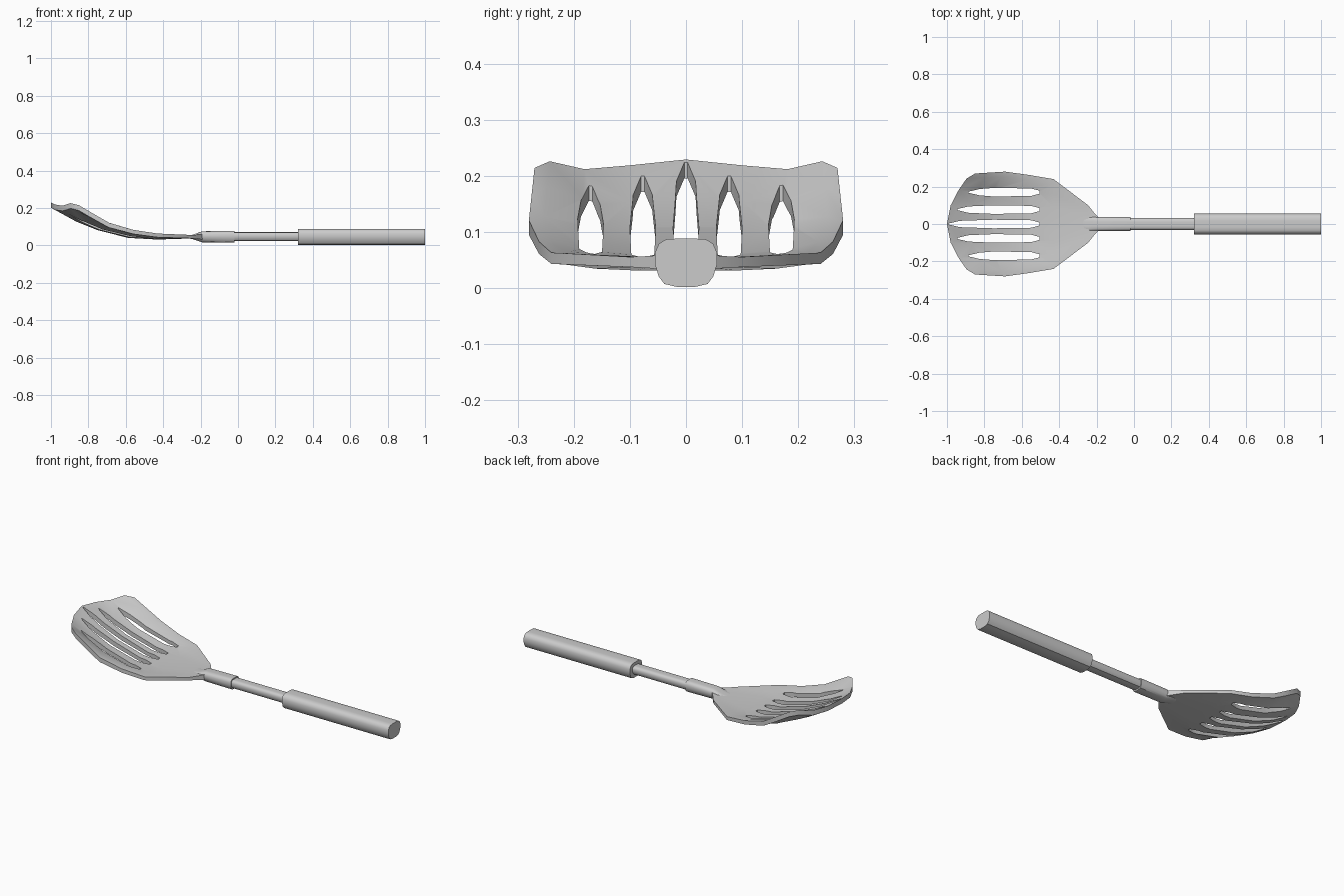
import bpy, bmesh

if "Cube" in bpy.data.objects:
    bpy.data.objects.remove(bpy.data.objects["Cube"])


def interp(table, x):
    for (a, p), (b, q) in zip(table, table[1:]):
        if x <= b:
            t = max(0, (x - a) / (b - a))
            return p + (q - p) * t
    return table[-1][1]


def loft(name, loop_groups, angle=0.6):
    """Skin each group of equal-length loops and close the ends with strips."""
    bm = bmesh.new()
    for loops in loop_groups:
        rings = [[bm.verts.new(p) for p in loop] for loop in loops]
        n = len(rings[0])
        for a, b in zip(rings, rings[1:]):
            for i in range(n):
                j = (i + 1) % n
                bm.faces.new((a[i], a[j], b[j], b[i]))
        for r in (rings[0], rings[-1]):
            for i in range(n // 2 - 1):
                bm.faces.new((r[i], r[i + 1], r[n - 2 - i], r[n - 1 - i]))
    bmesh.ops.recalc_face_normals(bm, faces=bm.faces)
    mesh = bpy.data.meshes.new(name)
    bm.to_mesh(mesh)
    bm.free()
    ob = bpy.data.objects.new(name, mesh)
    bpy.context.collection.objects.link(ob)
    bpy.ops.object.select_all(action='DESELECT')
    bpy.context.view_layer.objects.active = ob
    ob.select_set(True)
    bpy.ops.object.shade_smooth_by_angle(angle=angle)
    return ob


# Rounded grip section, unit half sizes, right half from bottom to top
HALF = [(.3, -1), (.7, -.88), (.88, -.58), (1, -.1), (1, .43),
        (.88, .78), (.65, .97), (.3, 1)]


def section(x, w, z0, z1):
    c, h = (z0 + z1) / 2, (z1 - z0) / 2
    right = [(x, y * w, c + z * h) for y, z in HALF]
    left = [(x, -y * w, c + z * h) for y, z in reversed(HALF)]
    return right + left


# Handle parts
loft("handle_grip", [[section(.32, .055, .002, .088), section(1, .055, .002, .088)]])
loft("handle_rod", [[section(-.03, .032, .022, .07), section(.33, .032, .022, .07)]])
loft("blade_socket", [[section(-.28, .035, .038, .054), section(-.245, .038, .034, .056),
                       section(-.19, .037, .016, .075), section(-.02, .037, .014, .077)]])

# Blade: curved rows across, with a bulging front and lifted sides
CENTRE = [(-1, .215), (-.94, .182), (-.86, .138), (-.7, .074), (-.6, .052),
          (-.5, .041), (-.43, .041), (-.25, .046), (-.18, .046)]
LIFT = [(-.9, .06), (-.85, .066), (-.69, .036), (-.43, .012), (-.24, 0)]
COLS = [(0, -.15, 0), (.37, -.13, .01), (.67, -.088, .28), (.9, -.045, .9), (1, 0, 1)]
COLS = [(-v, b, g) for v, b, g in reversed(COLS[1:])] + COLS
# edge x, half width, share of front bulge, thickness
ROWS = [(-.19, .035, 0, .03), (-.215, .062, 0, .022), (-.245, .1, 0, .018),
        (-.43, .24, 0, .02), (-.56, .262, .2, .022), (-.69, .28, .45, .026),
        (-.77, .275, .7, .028), (-.85, .27, 1, .028)]


def blade_row(edge, w, k, t):
    mid = []
    for v, b, g in COLS:
        x = edge + k * b
        mid.append((x, v * w, interp(CENTRE, x) + g * interp(LIFT, x)))
    low = [(x, y, z - t / 2) for x, y, z in mid]
    top = [(x, y, z + t / 2) for x, y, z in reversed(mid)]
    return low + top


blade = loft("blade", [[blade_row(*r) for r in ROWS]])

# Pointed slots cut through the blade
slots = []
for y, front in ((0, -.99), (.077, -.945), (-.077, -.945), (.17, -.885), (-.17, -.885)):
    outline = [(front, .003), (front + .06, .017), (-.75, .023),
               (-.55, .02), (-.505, .008)]
    pts = [(x, y + d) for x, d in outline] + [(x, y - d) for x, d in reversed(outline)]
    slots.append([[(x, p, z) for x, p in pts] for z in (-.1, .4)])
cutter = loft("slot_cutter", slots)
cutter.hide_render = True
mod = blade.modifiers.new("slots", 'BOOLEAN')
mod.operation = 'DIFFERENCE'
mod.solver = 'EXACT'
mod.object = cutter
bpy.ops.object.select_all(action='DESELECT')
bpy.context.view_layer.objects.active = blade
blade.select_set(True)
bpy.ops.object.modifier_apply(modifier=mod.name)
bpy.data.objects.remove(cutter)
bpy.ops.object.shade_smooth_by_angle(angle=0.5)
